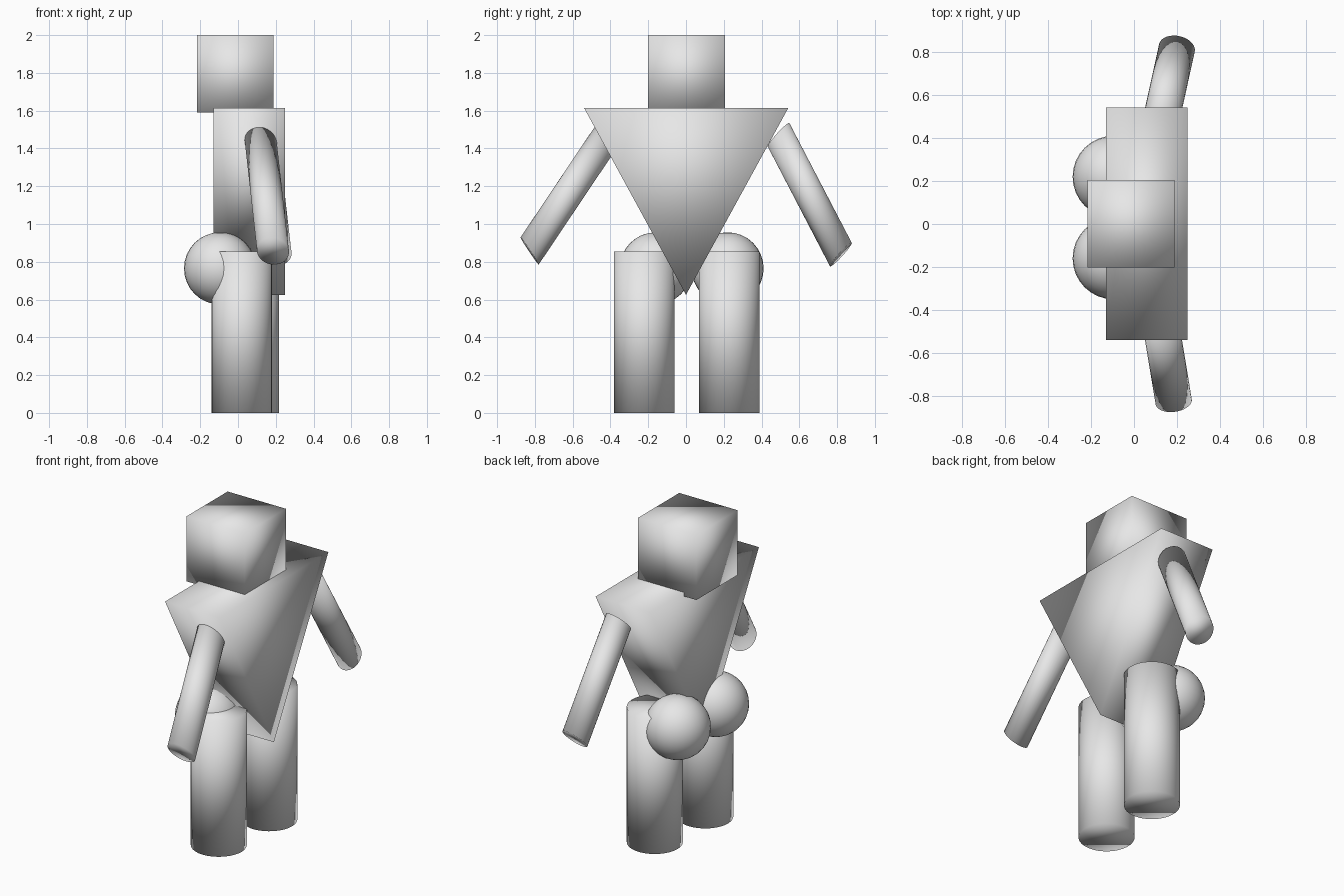
import bpy, bmesh
from mathutils import Matrix, Vector

if "Cube" in bpy.data.objects:
    bpy.data.objects.remove(bpy.data.objects["Cube"])

grey = bpy.data.materials.new("plain grey")
grey.diffuse_color = (0.8, 0.8, 0.8, 1)
grey.use_nodes = True
grey.node_tree.nodes["Principled BSDF"].inputs["Base Color"].default_value = grey.diffuse_color


def finish(name, bm):
    """Turn a bmesh into a smooth-shaded grey object."""
    bmesh.ops.recalc_face_normals(bm, faces=bm.faces)
    for f in bm.faces:
        f.smooth = True
    mesh = bpy.data.meshes.new(name)
    bm.to_mesh(mesh)
    bm.free()
    mesh.materials.append(grey)
    obj = bpy.data.objects.new(name, mesh)
    bpy.context.collection.objects.link(obj)
    return obj


def limb(name, start, end, u, v):
    """Tube from start to end; u and v are the half axes of its end caps."""
    start, end = Vector(start), Vector(end)
    m = Matrix((u, v, end - start)).transposed().to_4x4()
    m.translation = (start + end) / 2
    bm = bmesh.new()
    bmesh.ops.create_cone(bm, cap_ends=True, segments=32, radius1=1, radius2=1, depth=1, matrix=m)
    return finish(name, bm)


# Head: slightly off-centre block
bm = bmesh.new()
bmesh.ops.create_cube(bm, size=1, matrix=Matrix.Translation((-0.014, 0.002, 1.795))
                      @ Matrix.Diagonal((0.405, 0.408, 0.41, 1)))
finish("head", bm)

# Torso: triangular wedge pointing down
bm = bmesh.new()
tri = [bm.verts.new((-0.13, y, z)) for y, z in ((-0.54, 1.615), (0.542, 1.615), (0, 0.625))]
face = bm.faces.new(tri)
ext = bmesh.ops.extrude_face_region(bm, geom=[face])["geom"]
bmesh.ops.translate(bm, vec=(0.38, 0, 0), verts=[g for g in ext if isinstance(g, bmesh.types.BMVert)])
# keep both end faces of the wedge
if len(bm.faces) < 5:
    bm.faces.new(tri)
finish("torso", bm)

# Legs: upright cylinders
for side, x, y in (("right", 0.02, -0.22), ("left", 0.058, 0.228)):
    limb(side + "_leg", (x, y, 0), (x, y, 0.855), (0.16, 0, 0), (0, 0.16, 0))

# Rear balls
for side, y in (("right", -0.16), ("left", 0.22)):
    bm = bmesh.new()
    bmesh.ops.create_uvsphere(bm, u_segments=32, v_segments=16, radius=0.191,
                              matrix=Matrix.Translation((-0.095, y, 0.765)))
    finish(side + "_rear", bm)

# Arms: slanted tubes with skewed ends
limb("right_arm", (0.185, -0.828, 0.857), (0.12, -0.437, 1.44), (0.085, 0.008, -0.005), (0, 0.0475, -0.072))
limb("left_arm", (0.2, 0.82, 0.838), (0.127, 0.49, 1.472), (0.084, -0.01, 0.005), (0, 0.057, 0.063))
